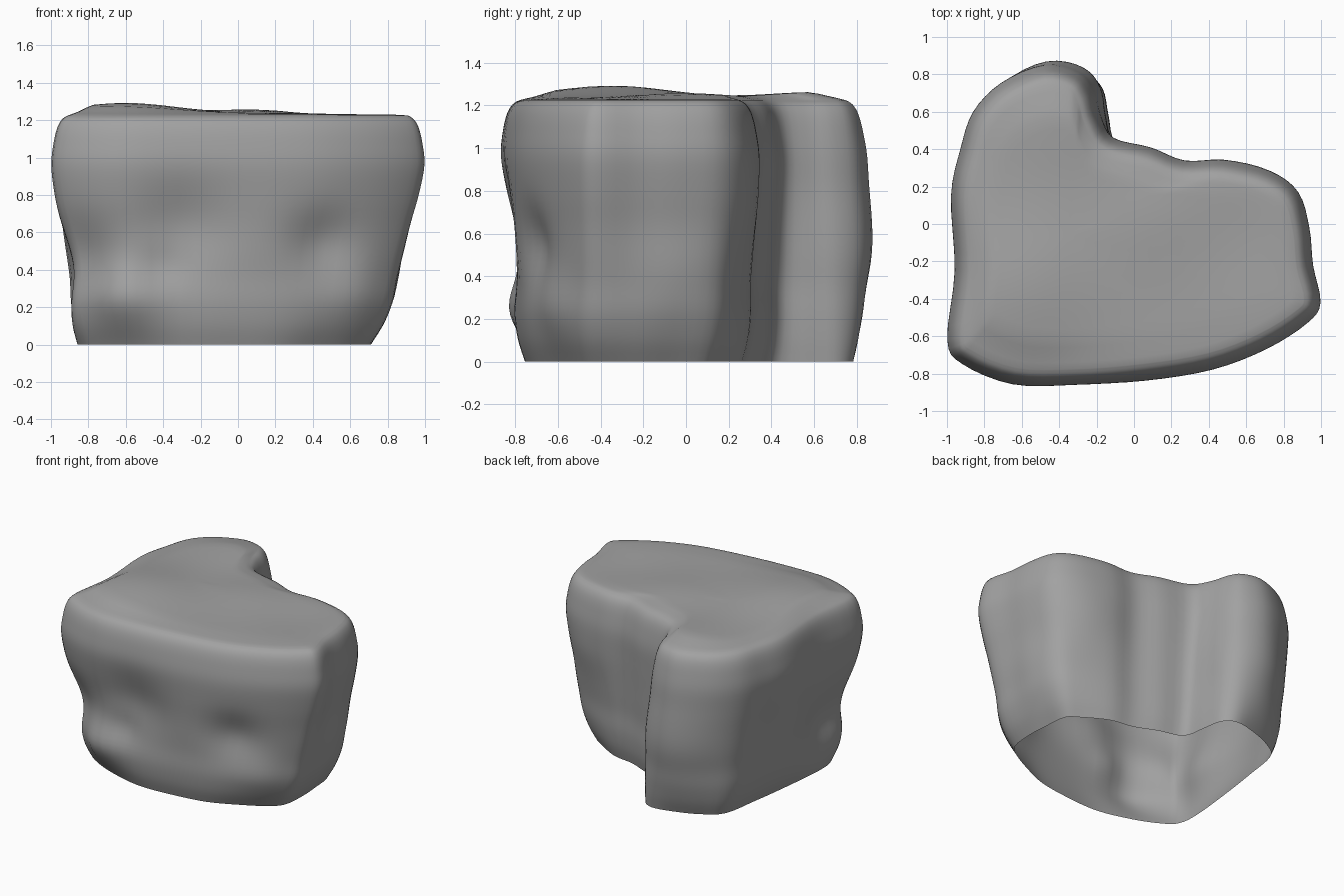
import bpy, bmesh, math
from mathutils import Vector

cube = bpy.data.objects.get("Cube")
if cube:
    bpy.data.objects.remove(cube, do_unlink=True)

# Outline at the widest level, and the narrower outline at the ground
WIDE = [(-1, -.62), (-.96, -.25), (-.98, .15), (-.93, .4), (-.86, .6), (-.71, .75),
        (-.48, .84), (-.3, .8), (-.22, .7), (-.18, .57), (-.11, .46), (.09, .41),
        (.27, .34), (.48, .34), (.73, .28), (.88, .17), (.94, -.02), (.96, -.22),
        (1, -.42), (.93, -.53), (.71, -.67), (.42, -.78), (.06, -.84), (-.32, -.87),
        (-.65, -.86), (-.92, -.75)]
BASE = [(-.84, -.52), (-.86, -.35), (-.82, .02), (-.78, .3), (-.73, .57), (-.6, .68),
        (-.42, .75), (-.26, .78), (-.17, .72), (-.14, .58), (-.1, .41), (.08, .35),
        (.25, .28), (.42, .25), (.6, .15), (.68, .08), (.7, -.08), (.71, -.25),
        (.69, -.43), (.6, -.52), (.44, -.61), (.23, -.7), (-.02, -.74), (-.3, -.75),
        (-.56, -.68), (-.75, -.6)]
# Height, blend from ground outline to widest outline, inset
LEVELS = [(0, 0, 0), (.1, .2, -.01), (.22, .37, -.01), (.36, .5, 0), (.5, .62, 0),
          (.64, .74, 0), (.8, .89, 0), (.96, .99, 0), (1.08, 1, .015), (1.16, 1, .035),
          (1.205, 1, .062), (1.225, 1, .095)]
# Bulges (positive) and hollows (negative): centre, radius, strength
DENTS = [((-.45, .83, .52), .32, .06), ((-.9, -.35, .38), .22, -.06),
         ((-.3, -.8, .64), .24, -.07), ((-.41, -.75, .42), .11, -.04),
         ((-.6, -.75, .26), .17, .07), ((-.82, -.68, .48), .2, -.06),
         ((.45, -.7, .55), .17, -.06), ((.6, -.58, .27), .17, .03),
         ((.8, -.05, .38), .22, .035), ((.6, .24, .75), .2, .02)]
SWELLS = [((-.6, -.35), .38, .055), ((-.4, .6), .3, .025), ((.08, 0), .25, .02),
          ((.6, -.1), .3, -.015)]
CENTRE = Vector((-.35, -.05, 0))
STEPS = 4


def curve(points, closed):
    """Smooth curve through every given point."""
    pts = [Vector(p) for p in points]
    count = len(pts)

    def at(i):
        return pts[i % count] if closed else pts[max(0, min(count - 1, i))]

    out = []
    for i in range(count if closed else count - 1):
        a, b, c, d = (at(i + k) for k in (-1, 0, 1, 2))
        for s in range(STEPS):
            t = s / STEPS
            out.append(b + t / 2 * (c - a + t * (2 * a - 5 * b + 4 * c - d
                                                 + t * (3 * b - a - 3 * c + d))))
    return out if closed else out + [pts[-1]]


def bump(point, items):
    return sum(strength * math.exp(-((point - Vector(centre)).length / radius) ** 2)
               for centre, radius, strength in items)


def outward(points, i):
    """Sideways direction, averaged along the outline so corners stay clean."""
    total = Vector((0, 0, 0))
    for k in range(i - STEPS, i + STEPS + 1):
        d = points[(k + 1) % len(points)] - points[(k - 1) % len(points)]
        total += Vector((-d.y, d.x, 0)).normalized()
    return total.normalized()


# Side walls, open underneath
wide, base = curve(WIDE, True), curve(BASE, True)
n = len(wide)
rings = []
for z, blend, inset in curve(LEVELS, False):
    pts = [b.lerp(w, blend).to_3d() + Vector((0, 0, z)) for b, w in zip(base, wide)]
    rings.append([p + outward(pts, i) * (bump(p, DENTS) - inset) for i, p in enumerate(pts)])

# Gently rolling top, its swells fading in from the rim
edge = rings[-1]
for scale in (.95, .9, .84, .78, .7, .6, .48, .36, .24, .12):
    ring = [CENTRE + (p - CENTRE) * scale for p in edge]
    fade = min(1, (1 - scale) / .2)
    for p in ring:
        p.z = 1.227 + fade * (.01 + bump(p.xy, SWELLS))
    rings.append(ring)

bm = bmesh.new()
loops = [[bm.verts.new(p) for p in ring] for ring in rings]
for low, high in zip(loops, loops[1:]):
    for i in range(n):
        j = (i + 1) % n
        bm.faces.new((low[j], low[i], high[i], high[j]))
tip = bm.verts.new((CENTRE.x, CENTRE.y, 1.237 + bump(CENTRE.xy, SWELLS)))
for i in range(n):
    bm.faces.new((loops[-1][(i + 1) % n], loops[-1][i], tip))
for f in bm.faces:
    f.smooth = True
mesh = bpy.data.meshes.new("boulder")
bm.to_mesh(mesh)
bm.free()

boulder = bpy.data.objects.new("boulder", mesh)
bpy.context.collection.objects.link(boulder)

stone = bpy.data.materials.new("grey stone")
stone.use_nodes = True
colour = (.36, .36, .36, 1)
stone.diffuse_color = colour
stone.node_tree.nodes["Principled BSDF"].inputs["Base Color"].default_value = colour
mesh.materials.append(stone)
